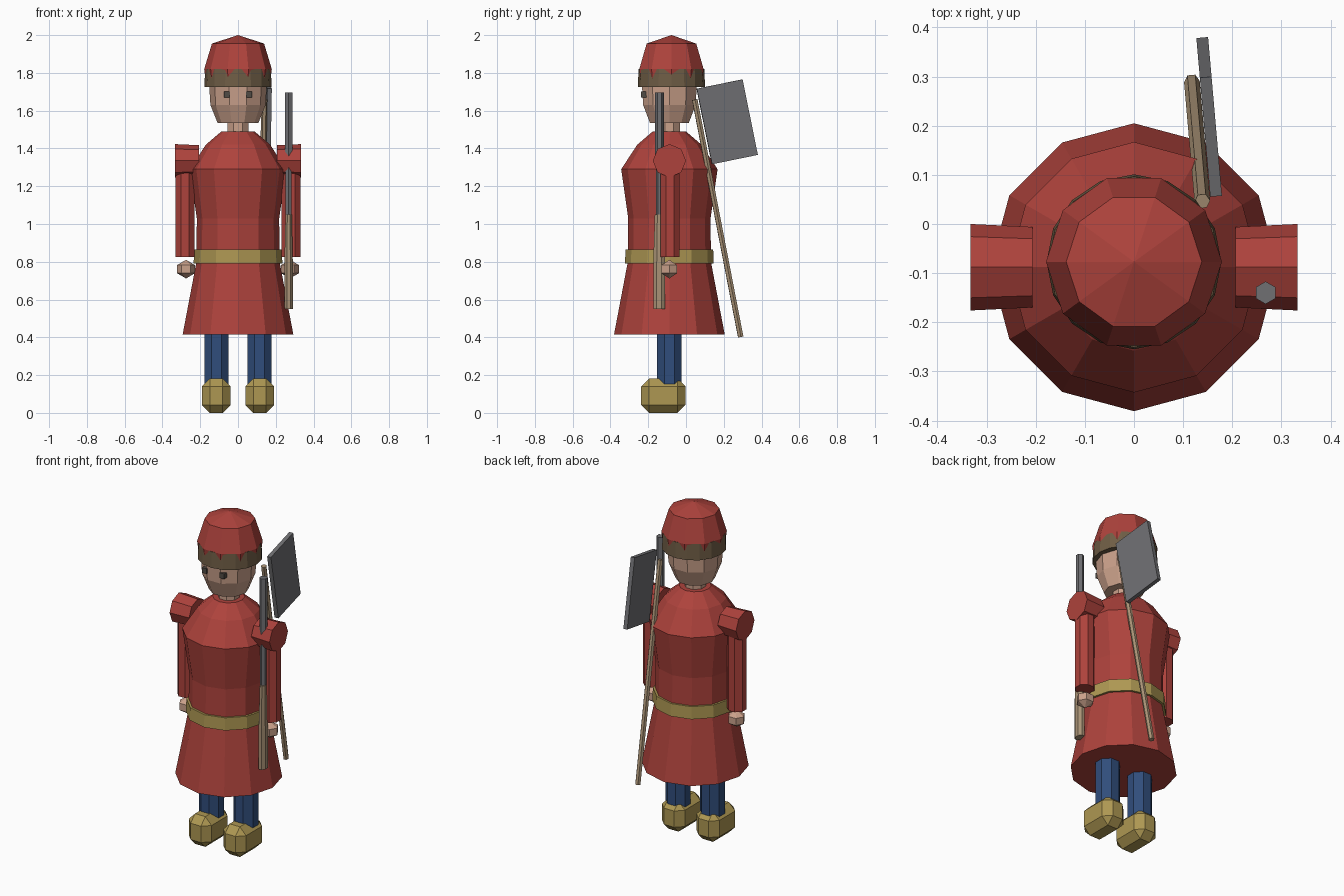
import bpy, bmesh
from math import pi, cos, sin, radians

if "Cube" in bpy.data.objects:
    bpy.data.objects.remove(bpy.data.objects["Cube"])

CY = -0.088  # body axis in y


def mat(name, rgb):
    m = bpy.data.materials.new(name)
    m.diffuse_color = (*rgb, 1)
    m.use_nodes = True
    m.node_tree.nodes["Principled BSDF"].inputs["Base Color"].default_value = m.diffuse_color
    return m


RED = mat("red_cloth", (0.42, 0.055, 0.045))
GOLD = mat("gold", (0.42, 0.31, 0.085))
BLUE = mat("blue_cloth", (0.03, 0.075, 0.2))
SKIN = mat("skin", (0.6, 0.36, 0.26))
WOOD = mat("wood", (0.4, 0.29, 0.18))
FUR = mat("fur", (0.16, 0.11, 0.06))
DARK = mat("dark", (0.08, 0.07, 0.06))
STEEL = mat("steel", (0.16, 0.16, 0.17))


def finish(name, bm, m, loc, rot):
    bmesh.ops.recalc_face_normals(bm, faces=bm.faces)
    me = bpy.data.meshes.new(name)
    bm.to_mesh(me)
    bm.free()
    ob = bpy.data.objects.new(name, me)
    bpy.context.collection.objects.link(ob)
    ob.location, ob.rotation_euler = loc, rot
    me.materials.append(m)
    return ob


def lathe(name, profile, n, m, loc=(0, CY, 0), rot=(0, 0, 0), phase=0.0, sy=1.0):
    """Stack of n-sided rings from (radius, z) pairs, capped at both ends."""
    bm = bmesh.new()
    rings = []
    for r, z in profile:
        rings.append([bm.verts.new((r * cos(phase + 2 * pi * i / n),
                                    sy * r * sin(phase + 2 * pi * i / n), z)) for i in range(n)])
    for a, b in zip(rings, rings[1:]):
        for i in range(n):
            j = (i + 1) % n
            bm.faces.new((a[i], a[j], b[j], b[i]))
    bm.faces.new(rings[0])
    bm.faces.new(rings[-1])
    bmesh.ops.remove_doubles(bm, verts=bm.verts, dist=1e-5)
    return finish(name, bm, m, loc, rot)


def box(name, size, m, loc, rot=(0, 0, 0), bevel=0):
    bm = bmesh.new()
    bmesh.ops.create_cube(bm, size=1)
    bmesh.ops.scale(bm, vec=size, verts=bm.verts)
    if bevel:
        bmesh.ops.bevel(bm, geom=bm.edges[:], offset=bevel, segments=1, affect='EDGES')
    return finish(name, bm, m, loc, rot)


# Robe and belt
lathe("robe", [(0.293, 0.415), (0.22, 0.80), (0.218, 1.03), (0.255, 1.29),
               (0.17, 1.42), (0.088, 1.49)], 12, RED)
lathe("belt", [(0.235, 0.79), (0.232, 0.865)], 12, GOLD)

# Neck, head, hat
lathe("neck", [(0.06, 1.45), (0.06, 1.57)], 8, SKIN, phase=pi / 8)
lathe("head", [(0.108, 1.535), (0.146, 1.63), (0.153, 1.74), (0.14, 1.80)], 10, SKIN)
lathe("hat_band", [(0.178, 1.725), (0.174, 1.82)], 16, FUR, loc=(0, -0.077, 0))
lathe("hat", [(0.172, 1.765), (0.179, 1.82), (0.138, 1.955), (0.0005, 2.0)], 10, RED,
      loc=(0, -0.077, 0))

for s, side in ((-1, "left"), (1, "right")):
    box(side + "_eye", (0.03, 0.03, 0.032), DARK, (s * 0.058, -0.223, 1.685))
    # Arm: shoulder roll, sleeve, hand
    lathe(side + "_shoulder", [(0.082, 0.207), (0.088, 0.333)], 8, RED,
          loc=(0, CY, 1.335), rot=(0, s * pi / 2, 0))
    lathe(side + "_sleeve", [(0.055, 0.825), (0.055, 1.31)], 8, RED,
          loc=(s * 0.28, -0.084, 0), phase=pi / 8)
    lathe(side + "_hand", [(0.001, 0.712), (0.048, 0.74), (0.048, 0.782), (0.001, 0.81)], 6, SKIN,
          loc=(s * 0.275, CY, 0))
    # Leg and shoe
    lathe(side + "_leg", [(0.07, 0.14), (0.07, 0.5)], 8, BLUE,
          loc=(s * 0.114, CY, 0), phase=pi / 8)
    box(side + "_shoe", (0.152, 0.235, 0.182), GOLD, (s * 0.115, -0.12, 0.091), bevel=0.042)

# Long gun at the side
lathe("gun_barrel", [(0.018, 1.0), (0.018, 1.3), (0.023, 1.31), (0.023, 1.695)], 6, STEEL,
      loc=(0.268, -0.14, 0), phase=pi / 6)
lathe("gun_stock", [(0.024, 0.55), (0.024, 0.80), (0.018, 1.05)], 8, WOOD,
      loc=(0.268, -0.142, 0), phase=pi / 8, sy=1.4)

# Axe on the back
lathe("axe_handle", [(0.016, -0.64), (0.016, 0.64)], 6, WOOD,
      loc=(0.1285, 0.168, 1.03), rot=(radians(11), 0, radians(5)))
box("axe_blade", (0.024, 0.248, 0.408), STEEL, (0.153, 0.218, 1.541),
    rot=(radians(11.5), 0, radians(5)))
